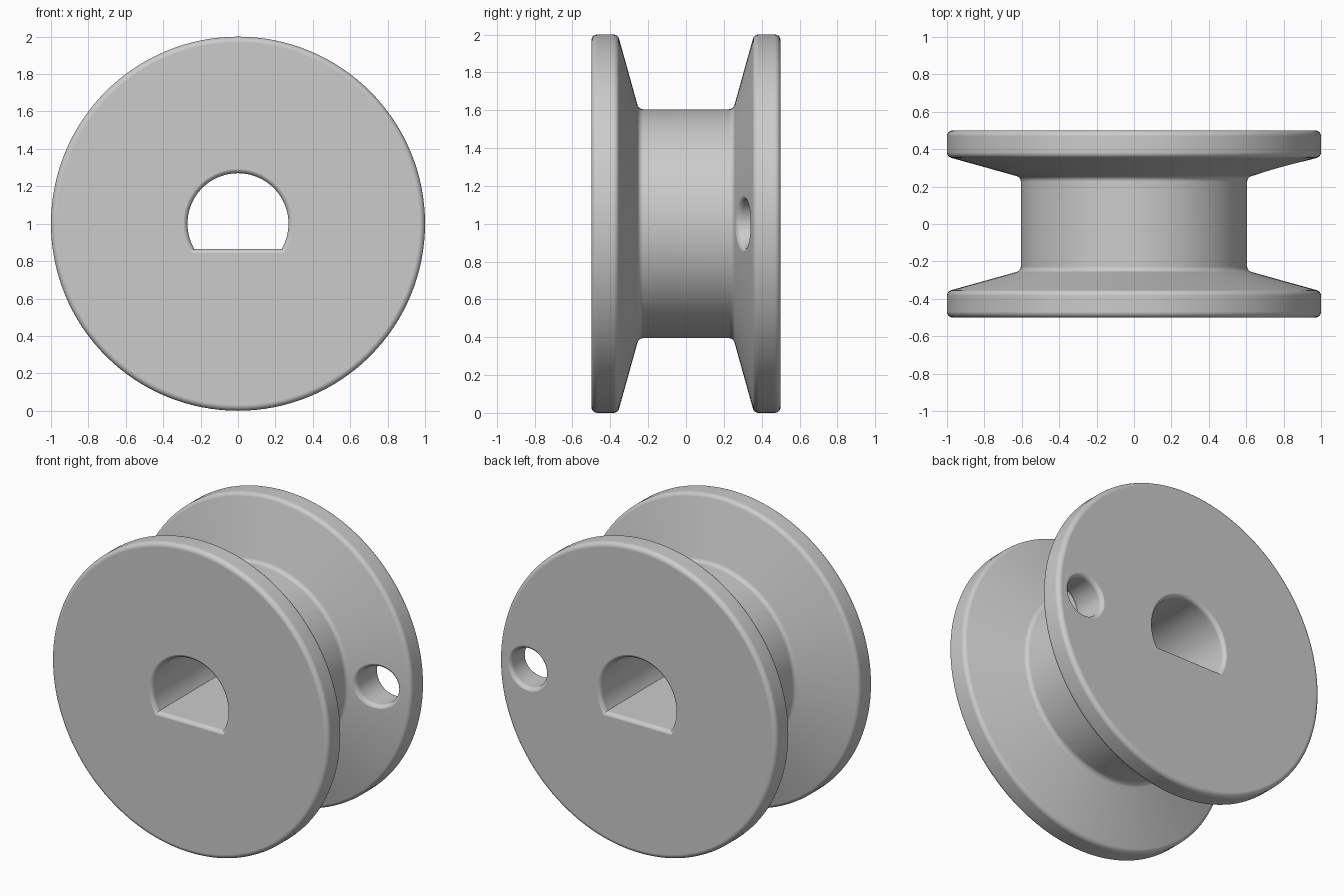
import bpy, bmesh
from math import sin, cos, tan, pi, asin, hypot
from mathutils import Vector

cube = bpy.data.objects.get("Cube")
if cube:
    bpy.data.objects.remove(cube, do_unlink=True)

HALF_WIDTH, RIM_R, HUB_R = 0.5, 1.0, 0.605
RIM_Y, HUB_Y = 0.36, 0.25          # inner flange edge and hub corner
FILLET, STEPS = 0.028, 5
HOLE_X, HOLE_R = 0.79, 0.125
BORE_R, BORE_FLAT = 0.27, 0.135

grey = bpy.data.materials.new("plain grey")
grey.use_nodes = True
colour = (0.6, 0.6, 0.6, 1)
grey.diffuse_color = colour
grey.node_tree.nodes["Principled BSDF"].inputs["Base Color"].default_value = colour


def loft(name, sections):
    """Closed solid skinned through rings of (x, y, z) points, axis at z = 1."""
    bm = bmesh.new()
    rings = [[bm.verts.new((x, y, z + 1)) for x, y, z in s] for s in sections]
    for a, b in zip(rings, rings[1:]):
        for i in range(len(a)):
            j = (i + 1) % len(a)
            bm.faces.new((a[i], a[j], b[j], b[i]))
    bm.faces.new(rings[0])
    bm.faces.new(rings[-1])
    bmesh.ops.recalc_face_normals(bm, faces=bm.faces)
    mesh = bpy.data.meshes.new(name)
    bm.to_mesh(mesh)
    bm.free()
    mesh.materials.append(grey)
    obj = bpy.data.objects.new(name, mesh)
    bpy.context.collection.objects.link(obj)
    return obj


def rounded(before, corner, after, radius):
    """Points of an arc that rounds one profile corner."""
    c = Vector(corner)
    u = (Vector(before) - c).normalized()
    v = (Vector(after) - c).normalized()
    half = u.angle(v) / 2
    mid = c + (u + v).normalized() * (radius / sin(half))
    start = (c + u * (radius / tan(half)) - mid).normalized()
    end = (c + v * (radius / tan(half)) - mid).normalized()
    return [mid + start.slerp(end, k / STEPS) * radius for k in range(STEPS + 1)]


def circle(r, n, cx=0.0):
    return [(cx + r * cos(2 * pi * i / n), r * sin(2 * pi * i / n)) for i in range(n)]


def d_shape(grow, n=64):
    r = BORE_R + grow
    a = asin(-(BORE_FLAT + grow) / r)
    return [(r * cos(a + (pi - 2 * a) * i / n), r * sin(a + (pi - 2 * a) * i / n))
            for i in range(n + 1)]


def flared_cutter(name, outline, front, back):
    """Cutter that flares at both surfaces, leaving rounded hole rims."""
    flare = [(FILLET, -0.05)]
    for k in range(STEPS, -1, -1):
        t = pi / 2 * k / STEPS
        flare.append((FILLET * (1 - cos(t)), FILLET * (1 - sin(t)) - 0.001))
    sections = [[(x, front(x, z) + d, z) for x, z in outline(g)] for g, d in flare]
    sections += [[(x, back(x, z) - d, z) for x, z in outline(g)]
                 for g, d in reversed(flare)]
    cutter = loft(name, sections)
    cutter.hide_render = True
    return cutter


def cone(x, z):
    """Inner surface of the back flange."""
    return HUB_Y + (hypot(x, z) - HUB_R) * (RIM_Y - HUB_Y) / (RIM_R - HUB_R)


# Spool body: turned half profile, mirrored front to back
corners = [(HUB_R, 0), (HUB_R, HUB_Y), (RIM_R, RIM_Y), (RIM_R, HALF_WIDTH), (0, HALF_WIDTH)]
half = []
for i in range(1, 4):
    half += rounded(corners[i - 1], corners[i], corners[i + 1], FILLET * 1.1)
profile = [(r, -y) for r, y in reversed(half)] + [(r, y) for r, y in half]
spool = loft("spool_body", [[(x, y, z) for x, z in circle(r, 128)] for r, y in profile])

# D-shaped shaft bore through the middle
bore = flared_cutter("bore_cutter", d_shape,
                     lambda x, z: -HALF_WIDTH, lambda x, z: HALF_WIDTH)

# Round line hole through the back flange
hole = flared_cutter("line_hole_cutter", lambda g: circle(HOLE_R + g, 48, HOLE_X),
                     cone, lambda x, z: HALF_WIDTH)

for cutter in (bore, hole):
    mod = spool.modifiers.new(cutter.name, 'BOOLEAN')
    mod.operation, mod.solver, mod.object = 'DIFFERENCE', 'EXACT', cutter

# Apply the cuts, then shade smooth with crisp edges
bpy.context.view_layer.update()
cut = bpy.data.meshes.new_from_object(spool.evaluated_get(bpy.context.evaluated_depsgraph_get()))
spool.modifiers.clear()
spool.data = cut
for cutter in (bore, hole):
    bpy.data.objects.remove(cutter, do_unlink=True)
bpy.ops.object.select_all(action='DESELECT')
spool.select_set(True)
bpy.context.view_layer.objects.active = spool
bpy.ops.object.shade_smooth_by_angle(angle=pi / 6)
normals = spool.modifiers.new("weighted_normals", 'WEIGHTED_NORMAL')
normals.keep_sharp = True
